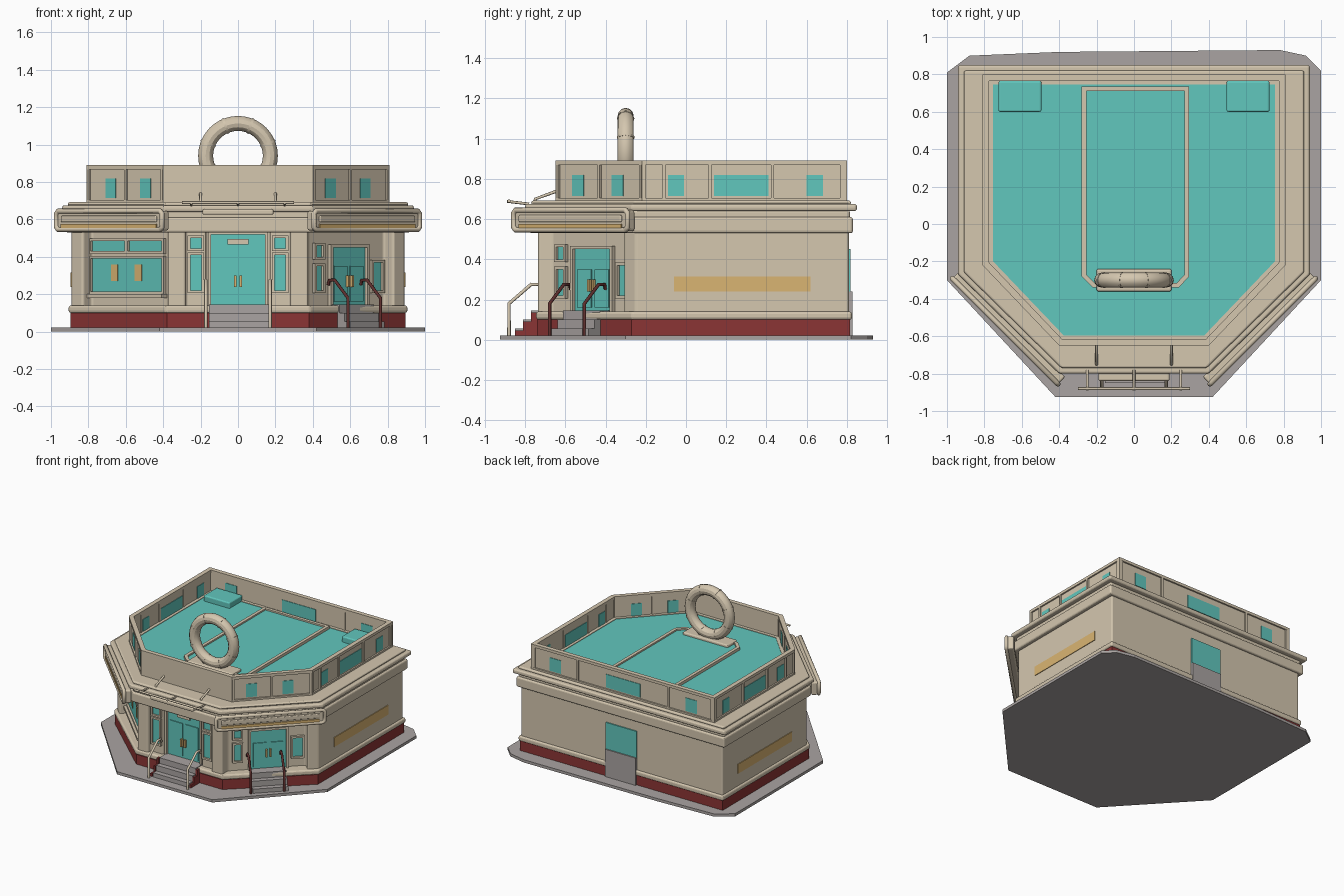
import bpy, bmesh, math
from mathutils import Vector

if "Cube" in bpy.data.objects:
    bpy.data.objects.remove(bpy.data.objects["Cube"])


def material(name, *rgb):
    m = bpy.data.materials.new(name)
    m.diffuse_color = (*rgb, 1)
    m.use_nodes = True
    m.node_tree.nodes["Principled BSDF"].inputs["Base Color"].default_value = m.diffuse_color
    return m


CREAM = material("cream", 0.66, 0.57, 0.43)
TEAL = material("teal", 0.12, 0.57, 0.51)
RED = material("brick_red", 0.26, 0.035, 0.035)
GREY = material("concrete", 0.40, 0.37, 0.36)
GOLD = material("gold", 0.70, 0.46, 0.17)
DARK = material("dark_maroon", 0.11, 0.028, 0.026)
S = math.sqrt(0.5)


def finish(name, bm, mat, bevel=0):
    bmesh.ops.recalc_face_normals(bm, faces=bm.faces[:])
    me = bpy.data.meshes.new(name)
    bm.to_mesh(me)
    bm.free()
    me.materials.append(mat)
    ob = bpy.data.objects.new(name, me)
    bpy.context.collection.objects.link(ob)
    if bevel:
        b = ob.modifiers.new("bevel", "BEVEL")
        b.width, b.segments, b.limit_method = bevel, 3, "ANGLE"
    return ob


def prism(name, pts, z0, z1, mat, bevel=0):
    bm = bmesh.new()
    lo = [bm.verts.new((*p, z0)) for p in pts]
    hi = [bm.verts.new((*p, z1)) for p in pts]
    bm.faces.new(lo)
    bm.faces.new(hi)
    for i in range(len(pts)):
        j = (i + 1) % len(pts)
        bm.faces.new((lo[i], lo[j], hi[j], hi[i]))
    return finish(name, bm, mat, bevel)


def plan(w, back, front, wf, yc):
    """Rectangle with the two front corners cut off, anticlockwise."""
    return [(-wf, front), (wf, front), (w, yc), (w, back), (-w, back), (-w, yc)]


def inset(pts, d):
    out, n = [], len(pts)
    for i in range(n):
        a, b, c = (Vector(pts[k % n]) for k in (i - 1, i, i + 1))
        e, f = (b - a).normalized(), (c - b).normalized()
        n1, n2 = Vector((-e.y, e.x)), Vector((-f.y, f.x))
        out.append(tuple(b + (n1 + n2) * d / (1 + n1.dot(n2))))
    return out


def band(name, pts, d0, d1, z0, z1, mat):
    """Closed hollow wall following a plan."""
    bm = bmesh.new()
    a, b = inset(pts, d0), inset(pts, d1)
    rows = [[bm.verts.new((*p, z)) for p in q] for q, z in ((a, z0), (a, z1), (b, z1), (b, z0))]
    n = len(pts)
    for r in range(4):
        s, t = rows[r], rows[(r + 1) % 4]
        for i in range(n):
            bm.faces.new((s[i], s[(i + 1) % n], t[(i + 1) % n], t[i]))
    return finish(name, bm, mat)


def at(F, u, d):
    """Point on a wall frame: u along the wall to the right, d outwards."""
    x, y, nx, ny = F
    return (x - ny * u + nx * d, y + nx * u + ny * d)


def panel(name, F, u0, u1, z0, z1, d0, d1, mat, bevel=0):
    return prism(name, [at(F, u0, d1), at(F, u1, d1), at(F, u1, d0), at(F, u0, d0)], z0, z1, mat, bevel)


def window(name, F, u0, u1, z0, z1, t=0.014, out=0.02):
    panel(name + "_glass", F, u0, u1, z0, z1, -0.004, 0.005, TEAL)
    for a, b, c, e in ((u0 - t, u0, z0, z1), (u1, u1 + t, z0, z1),
                       (u0 - t, u1 + t, z0 - t, z0), (u0 - t, u1 + t, z1, z1 + t)):
        panel(name + "_frame", F, a, b, c, e, -0.004, out, CREAM)


def tube(name, pts, r, mat, closed=False):
    cu = bpy.data.curves.new(name, "CURVE")
    cu.dimensions, cu.bevel_depth, cu.bevel_resolution, cu.use_fill_caps = "3D", r, 2, True
    s = cu.splines.new("POLY")
    s.points.add(len(pts) - 1)
    for p, q in zip(s.points, pts):
        p.co = (*q, 1)
    s.use_cyclic_u = closed
    cu.materials.append(mat)
    ob = bpy.data.objects.new(name, cu)
    bpy.context.collection.objects.link(ob)


# ground slab, red plinth and cream ledge
slab = [(-0.42, -0.925), (0.42, -0.925), (1, -0.3), (1, 0.82), (0.92, 0.9), (0.78, 0.93),
        (-0.4, 0.92), (-0.88, 0.9), (-1, 0.81), (-1, -0.3)]
prism("pavement", slab, 0, 0.022, GREY)
prism("plinth", plan(0.895, 0.815, -0.74, 0.38, -0.27), 0.01, 0.10, RED)
prism("ledge", plan(0.905, 0.825, -0.745, 0.385, -0.27), 0.10, 0.14, CREAM, 0.012)

# walls with recessed front and corner bays
half = [(0.17, -0.67), (0.17, -0.70), (0.28, -0.70), (0.28, -0.735), (0.375, -0.735), (0.375, -0.665),
        (0.78, -0.26), (0.83, -0.31), (0.89, -0.25), (0.89, 0.81)]
prism("walls", half + [(-x, y) for x, y in reversed(half)], 0.1, 0.56, CREAM, 0.012)

# stacked cornice
cornice = plan(0.94, 0.85, -0.80, 0.40, -0.27)
for k, (d, z0, z1) in enumerate(((0.02, 0.53, 0.61), (0.035, 0.60, 0.645), (0.0, 0.64, 0.675), (0.03, 0.67, 0.692))):
    prism(f"cornice_{k}", inset(cornice, d), z0, z1, CREAM, 0.012)

# wall frames
FRONT, DOORWALL, PIER = (0, -0.735, 0, -1), (0, -0.67, 0, -1), (0, -0.70, 0, -1)
RIGHT, LEFT, BACK = (0.89, 0, 1, 0), (-0.89, 0, -1, 0), (0, 0.815, 0, 1)
CR, CL = (0.5775, -0.4625, S, -S), (-0.5775, -0.4625, -S, -S)


def door(name, F, c, w, z0, z1):
    window(name, F, c - w / 2, c + w / 2, z0, z1, 0.016, 0.024)
    for k in (-1, 1):
        a, b = sorted((c + k * 0.012, c + k * (w / 2 - 0.02)))
        panel(name + "_leaf", F, a, b, z0 + 0.02, z1 - 0.1, 0, 0.012, TEAL)
        panel(name + "_handle", F, c + k * 0.015 - 0.006, c + k * 0.015 + 0.006,
              z0 + 0.1, z0 + 0.16, 0, 0.03, GOLD)


# front door, its header plate and side lights
door("front_door", DOORWALL, 0.0, 0.29, 0.14, 0.52)
panel("door_header_plate", DOORWALL, -0.055, 0.055, 0.465, 0.495, 0, 0.02, CREAM)
for k in (-1, 1):
    window("side_light_low", PIER, k * 0.225 - 0.03, k * 0.225 + 0.03, 0.22, 0.41)
    window("side_light_high", PIER, k * 0.225 - 0.03, k * 0.225 + 0.03, 0.445, 0.50)

# right corner bay: door and small windows
door("corner_door", CR, 0.01, 0.26, 0.14, 0.45)
window("corner_window_low", CR, -0.24, -0.19, 0.22, 0.35)
window("corner_window_high", CR, -0.24, -0.19, 0.40, 0.46)
window("corner_window_right", CR, 0.19, 0.26, 0.22, 0.37)

# left corner bay: wide window with drapes
window("wide_window", CL, -0.28, 0.26, 0.215, 0.39)
window("wide_window_top_a", CL, -0.28, -0.02, 0.43, 0.485)
window("wide_window_top_b", CL, 0.0, 0.26, 0.43, 0.485)
panel("wide_window_sill", CL, -0.3, 0.28, 0.18, 0.20, -0.01, 0.04, CREAM)
for c in (-0.11, 0.07):
    panel("drape", CL, c - 0.025, c + 0.025, 0.27, 0.36, 0, 0.009, GOLD)

# painted side stripes and back door
panel("side_stripe_right", RIGHT, -0.06, 0.62, 0.24, 0.315, -0.003, 0.005, GOLD)
panel("side_stripe_left", LEFT, -0.62, 0.06, 0.24, 0.315, -0.003, 0.005, GOLD)
panel("back_door_lower", BACK, -0.135, 0.135, 0.02, 0.24, -0.01, 0.013, GREY)
panel("back_door_glass", BACK, -0.135, 0.135, 0.24, 0.45, -0.01, 0.004, TEAL)

# steps, cheeks and handrails
for k, (z, d) in enumerate(((0.055, 0.18), (0.10, 0.14), (0.145, 0.10))):
    panel(f"front_step_{k}", DOORWALL, -0.155, 0.165, 0.01, z, 0, d, GREY)
    panel(f"corner_step_{k}", CR, -0.13, 0.13, 0.01, z, 0, d - 0.02, GREY)
    for a in (-0.18, 0.165):
        panel(f"front_step_cheek_{k}", DOORWALL, a, a + 0.015, 0.01, z - 0.01, 0, d, RED)


def handrail(name, F, u, far, near, mat):
    path = ((far, 0.02), (far, 0.18), (near + 0.04, 0.275), (near, 0.275), (near - 0.01, 0.25))
    tube(name, [(*at(F, u, d), z) for d, z in path], 0.009, mat)


for u in (-0.172, 0.172):
    handrail("front_handrail", DOORWALL, u, 0.21, 0.06, CREAM)
for u in (-0.145, 0.10):
    handrail("corner_handrail", CR, u, 0.16, 0.02, DARK)

# rounded sign boxes over both corner bays
for side, F in (("right", (0.685, -0.57, S, -S)), ("left", (-0.685, -0.57, -S, -S))):
    panel(f"sign_box_{side}", F, -0.40, 0.40, 0.54, 0.645, -0.05, 0.005, CREAM, 0.012)
    panel(f"sign_strip_{side}", F, -0.36, 0.36, 0.553, 0.575, 0, 0.012, GOLD)
    panel(f"sign_bar_{side}", F, -0.36, 0.36, 0.585, 0.62, 0, 0.014, CREAM, 0.006)
    ring = [(-0.385, 0.545), (0.385, 0.545), (0.4, 0.56), (0.4, 0.63), (0.385, 0.645),
            (-0.385, 0.645), (-0.4, 0.63), (-0.4, 0.56)]
    tube(f"sign_rim_{side}", [(*at(F, u, 0.005), z) for u, z in ring], 0.014, CREAM, True)

# front canopy bar with struts
tube("canopy_bar", [(-0.3, -0.88, 0.69), (0.3, -0.88, 0.69)], 0.008, CREAM)
for x in (-0.25, 0, 0.25):
    tube("canopy_bracket", [(x, -0.78, 0.675), (x, -0.89, 0.688)], 0.007, CREAM)
for x in (-0.2, 0.2):
    tube("canopy_strut", [(x, -0.64, 0.74), (x, -0.75, 0.70), (x, -0.75, 0.68)], 0.008, CREAM)
panel("canopy_edge", FRONT, -0.19, 0.19, 0.625, 0.655, 0, 0.105, CREAM, 0.01)

# parapet: thin core, rims, ribs and painted windows
par = plan(0.81, 0.80, -0.65, 0.40, -0.22)
band("parapet_core", par, 0.012, 0.03, 0.68, 0.88, CREAM)
band("parapet_top_rim", par, 0.0, 0.035, 0.868, 0.89, CREAM)
band("parapet_bottom_rim", par, 0.0, 0.035, 0.68, 0.705, CREAM)
panel("parapet_front", (0, -0.65, 0, -1), -0.4, 0.4, 0.69, 0.88, -0.03, 0, CREAM)
n = math.hypot(0.43, 0.41)
bays = (((0.605, -0.435, 0.43 / n, -0.41 / n), (-0.285, 0, 0.285), ((-0.15, 0.04), (0.12, 0.04))),
        ((-0.605, -0.435, -0.43 / n, -0.41 / n), (-0.285, 0, 0.285), ((0.15, 0.04), (-0.12, 0.04))),
        ((0.81, 0, 1, 0), (-0.21, 0.04 - 0.15, 0.12, 0.43, 0.79), ((-0.05, 0.04), (0.275, 0.135), (0.64, 0.04))),
        ((-0.81, 0, -1, 0), (0.21, 0.11, -0.12, -0.43, -0.79), ((0.05, 0.04), (-0.275, 0.135), (-0.64, 0.04))),
        ((0, 0.80, 0, 1), (-0.8, -0.4, 0.4, 0.8), ((-0.6, 0.05), (0, 0.15), (0.6, 0.05))))
for F, ribs, wins in bays:
    for u in ribs:
        panel("parapet_rib", F, u - 0.008, u + 0.008, 0.70, 0.87, -0.035, 0, CREAM)
    for u, w in wins:
        panel("parapet_window", F, u - w, u + w, 0.715, 0.82, -0.034, -0.008, TEAL)

# roof deck, border, raised walkway frame and two roof units
prism("roof_deck", inset(par, 0.02), 0.685, 0.72, TEAL)
band("deck_border", par, 0.02, 0.055, 0.70, 0.724, CREAM)
walk = [(-0.22, -0.34), (0.24, -0.34), (0.295, -0.28), (0.295, 0.735), (-0.28, 0.735), (-0.28, -0.28)]
band("walkway_frame", walk, 0, 0.025, 0.71, 0.742, CREAM)
prism("walkway_deck", inset(walk, 0.02), 0.71, 0.73, TEAL)
for x in (-0.61, 0.61):
    prism("roof_unit", [(x - 0.115, 0.6), (x + 0.115, 0.6), (x + 0.115, 0.765), (x - 0.115, 0.765)],
          0.71, 0.765, TEAL, 0.01)

# big roof ring with raised bands and a foot
bpy.ops.mesh.primitive_torus_add(location=(0, -0.3, 0.94), rotation=(math.pi / 2, 0, 0),
                                 major_radius=0.173, minor_radius=0.04, major_segments=40, minor_segments=12)
ring = bpy.context.object
ring.name = "roof_ring"
ring.data.materials.append(CREAM)
bpy.ops.object.shade_smooth_by_angle()
for k in range(8):
    a = math.tau * (k + 0.5) / 8
    c, t = Vector((math.cos(a), 0, math.sin(a))), Vector((-math.sin(a), 0, math.cos(a)))
    p = Vector((0, -0.3, 0.94)) + c * 0.173
    tube("ring_band", [tuple(p - t * 0.006), tuple(p + t * 0.006)], 0.043, CREAM)
panel("ring_foot", (0, -0.30, 0, -1), -0.2, 0.2, 0.71, 0.75, -0.06, 0.06, CREAM, 0.01)
